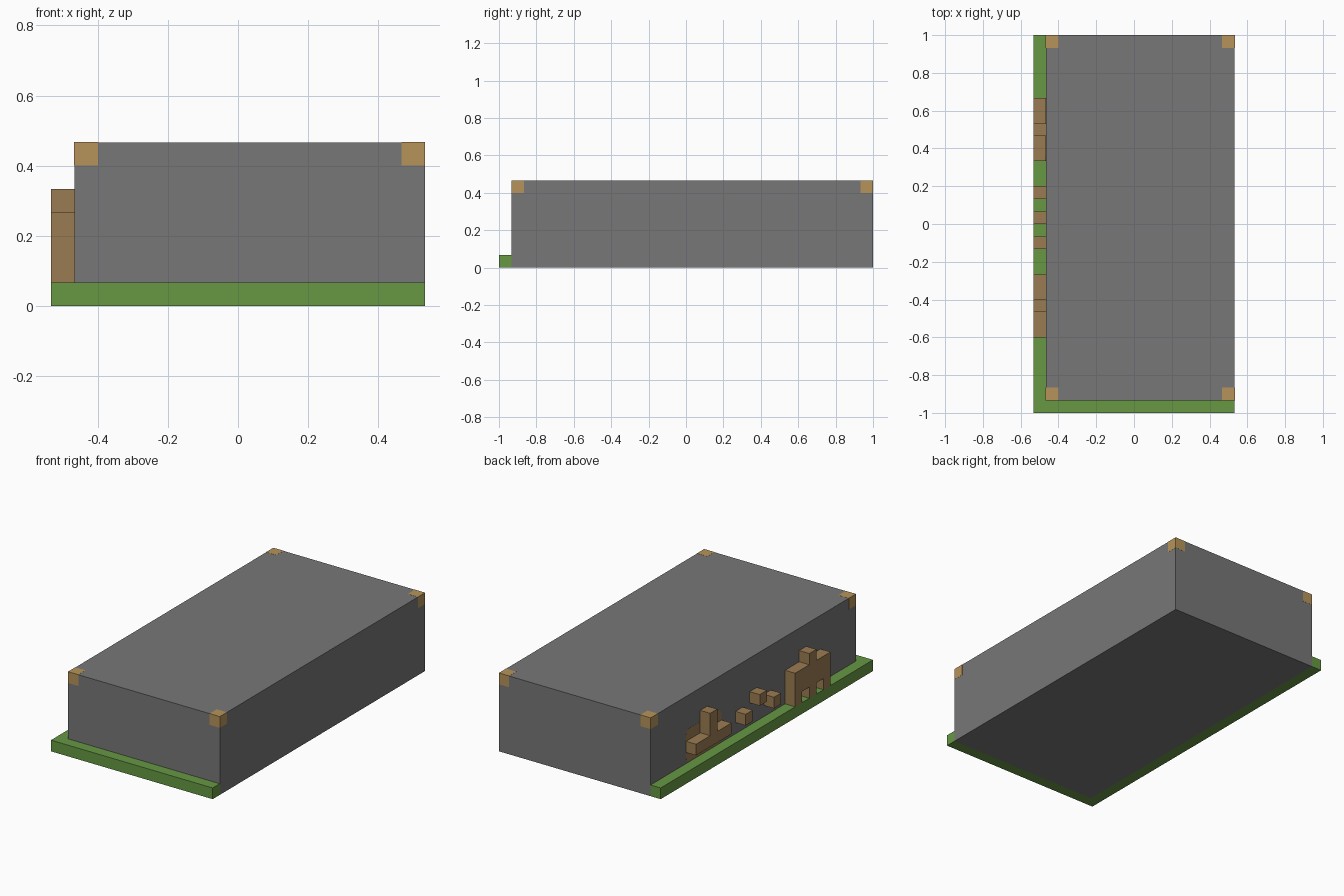
import bpy
import bmesh
from mathutils import Vector

cube = bpy.data.objects.get("Cube")
if cube:
    bpy.data.objects.remove(cube, do_unlink=True)

U = 2 / 30                      # one block
W, D, H = 16, 30, 7             # overall size in blocks


def material(name, rgb):
    """Flat material from 0-255 display values."""
    col = tuple(((c / 255 + 0.055) / 1.055) ** 2.4 for c in rgb) + (1,)
    m = bpy.data.materials.new(name)
    m.use_nodes = True
    m.diffuse_color = col
    bsdf = m.node_tree.nodes["Principled BSDF"]
    bsdf.inputs["Base Color"].default_value = col
    bsdf.inputs["Roughness"].default_value = 0.9
    return m


grey = material("stone grey", (119, 119, 119))
green = material("grass green", (103, 152, 68))
brown = material("wood brown", (154, 124, 82))
tan = material("corner tan", (182, 148, 90))


def add_box(bm, lo, hi):
    """Box in block units: x from the right edge, y from the front, z up."""
    lo, hi = Vector(lo), Vector(hi)
    offset = Vector((W / 2, D / 2, 0))
    mid, size = (lo + hi) / 2 - offset, hi - lo
    verts = bmesh.ops.create_cube(bm, size=1)["verts"]
    for v in verts:
        v.co = Vector([mid[i] + v.co[i] * size[i] for i in range(3)]) * U


def finish(name, bm, mat):
    mesh = bpy.data.meshes.new(name)
    bm.to_mesh(mesh)
    bm.free()
    mesh.materials.append(mat)
    obj = bpy.data.objects.new(name, mesh)
    bpy.context.collection.objects.link(obj)
    return obj


def boxes(name, mat, *pairs):
    bm = bmesh.new()
    for lo, hi in pairs:
        add_box(bm, lo, hi)
    return finish(name, bm, mat)


def wall_figure(name, cells):
    """One-block-deep figure on the right side, cells given as y0, y1, z0, z1."""
    return boxes(name, brown, *[((0, y0, z0), (1, y1, z1)) for y0, y1, z0, z1 in cells])


# Main block and the grass ledge on two of its sides
boxes("main_block", grey, ((1, 1, 0), (W, D, H)))
boxes("grass_front", green, ((0, 0, 0), (W, 1, 1)))
boxes("grass_side", green, ((0, 1, 0), (1, D, 1)))

# Corner blocks, just proud of the surface
e = 0.01
for x, side in ((1, "right"), (W - 1, "left")):
    for y, end in ((1, "front"), (D - 1, "back")):
        boxes(f"corner_{end}_{side}", tan,
              ((x - e, y - e, H - 1), (x + 1 + e, y + 1 + e, H + e)))

# Front figure: three legs, wide body, raised middle
legs = [(y, y + 1, 1, 2) for y in (6, 8, 10)]
wall_figure("front_figure", legs + [(6, 11, 2, 4), (8, 9, 4, 5)])

# Back figure: floating bar with a tall middle
wall_figure("back_figure", [(20, 25, 2, 3), (22, 23, 3, 5)])

# Loose blocks between the two figures
for i, (y, z) in enumerate(((13, 2), (15, 3), (17, 2))):
    wall_figure(f"loose_block_{i + 1}", [(y, y + 1, z, z + 1)])

# Painted patch with rounded corners behind the back figure
patch = bmesh.new()
add_box(patch, (1 - e, 20, 1), (1 + e, 25, 4))
edges = [ed for ed in patch.edges
         if abs(ed.verts[0].co.x - ed.verts[1].co.x) > 0.001]
bmesh.ops.bevel(patch, geom=edges, offset=0.5 * U, segments=3,
                profile=0.5, affect="EDGES")
finish("wall_patch", patch, brown)
